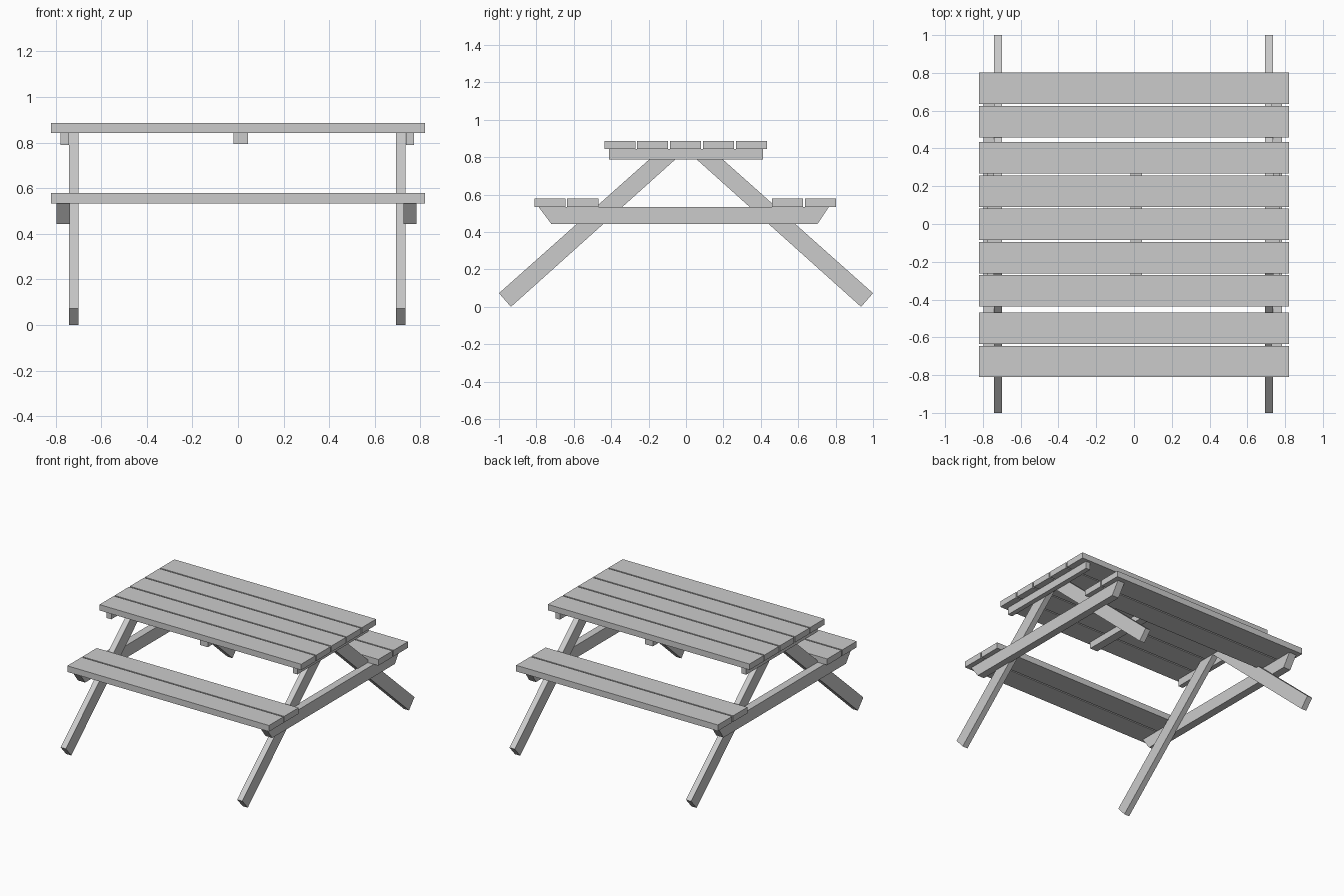
import bpy, bmesh

if "Cube" in bpy.data.objects:
    bpy.data.objects.remove(bpy.data.objects["Cube"])


def prism(name, profile, x0, x1):
    """Extrude a (y, z) profile along x."""
    bm = bmesh.new()
    face = bm.faces.new([bm.verts.new((x0, y, z)) for y, z in profile])
    ext = bmesh.ops.extrude_face_region(bm, geom=[face])
    verts = [v for v in ext["geom"] if isinstance(v, bmesh.types.BMVert)]
    bmesh.ops.translate(bm, verts=verts, vec=(x1 - x0, 0, 0))
    bmesh.ops.recalc_face_normals(bm, faces=bm.faces)
    mesh = bpy.data.meshes.new(name)
    bm.to_mesh(mesh)
    bm.free()
    obj = bpy.data.objects.new(name, mesh)
    bpy.context.collection.objects.link(obj)
    return obj


def board(name, x0, x1, y0, y1, z0, z1):
    return prism(name, [(y0, z0), (y1, z0), (y1, z1), (y0, z1)], x0, x1)


HALF = 0.82     # half length of the planks
W = 0.166       # plank width
STEP = 0.176    # plank spacing

# Table top planks
for i in range(5):
    y = -0.002 + (i - 2) * STEP
    board("table_plank", -HALF, HALF, y - W / 2, y + W / 2, 0.843, 0.886)

# Bench planks, front and back
for y in (-0.728, -0.552, 0.542, 0.718):
    board("bench_plank", -HALF, HALF, y - W / 2, y + W / 2, 0.534, 0.579)

# Battens under the table top
for name, x0, x1, z0 in (("left_batten", -0.779, -0.742, 0.789),
                         ("centre_batten", -0.019, 0.043, 0.794),
                         ("right_batten", 0.736, 0.772, 0.789)):
    board(name, x0, x1, -0.412, 0.413, z0, 0.843)

# Bench supports with slanted ends
support = [(-0.72, 0.443), (0.703, 0.443), (0.764, 0.534), (-0.788, 0.534)]
prism("left_bench_support", support, -0.797, -0.738)
prism("right_bench_support", support, 0.727, 0.783)

# Slanted legs, square cut at the foot and level under the table top
leg = [(0.936, 0.002), (1.0, 0.075), (0.135, 0.843), (-0.004, 0.843)]
for side, x0, x1 in (("left", -0.742, -0.70), ("right", 0.693, 0.735)):
    for end, s in (("front", -1), ("back", 1)):
        prism(f"{end}_{side}_leg", [(s * y, z - 0.002 if z < 0.1 else z) for y, z in leg], x0, x1)
